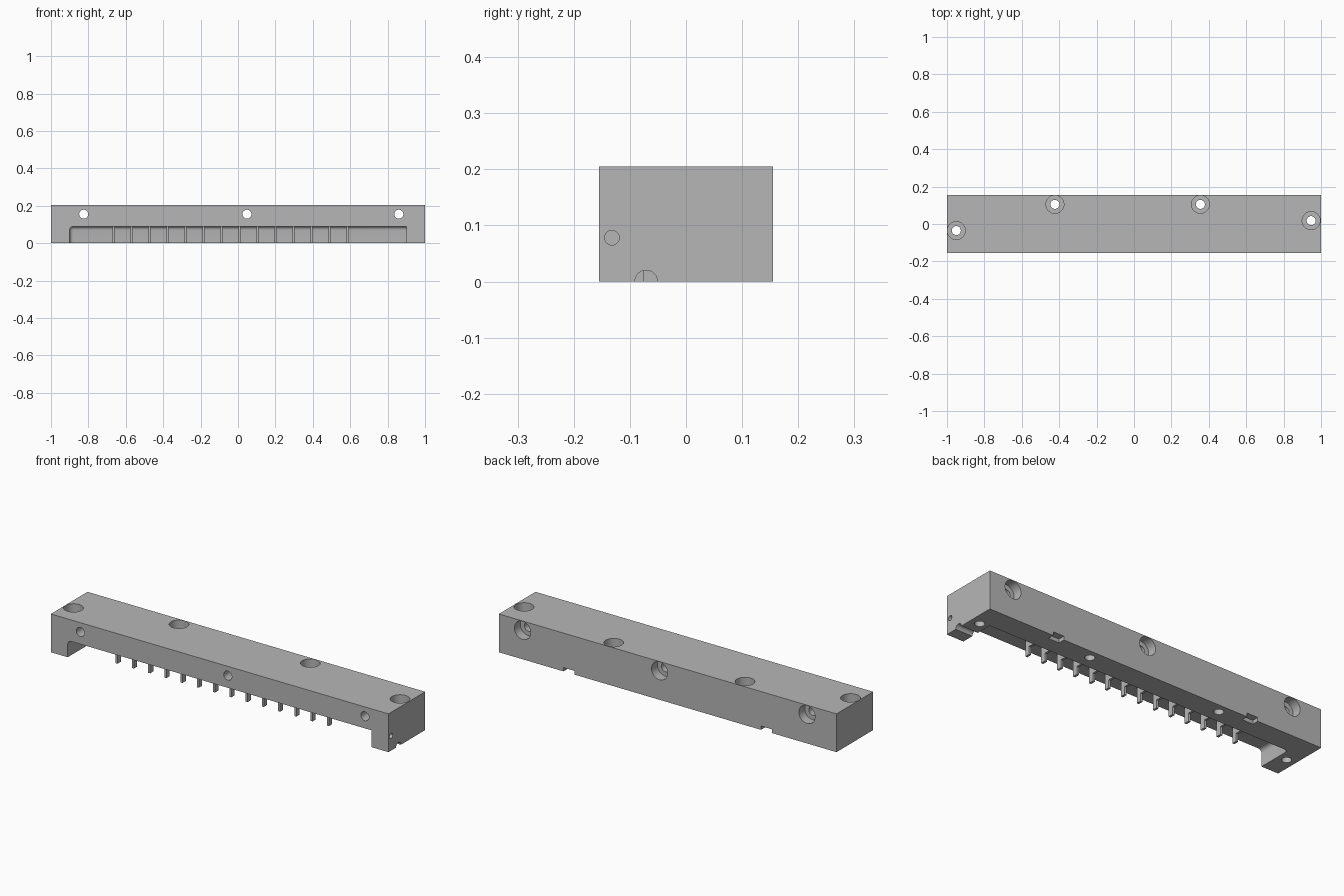
import bpy, bmesh, math
from mathutils import Matrix, Vector

old = bpy.data.objects.get("Cube")
if old:
    bpy.data.objects.remove(old, do_unlink=True)

grey = bpy.data.materials.new("plain grey")
grey.use_nodes = True
grey.diffuse_color = (0.47, 0.47, 0.47, 1)
grey.node_tree.nodes["Principled BSDF"].inputs["Base Color"].default_value = (0.47, 0.47, 0.47, 1)


def finish(bm, name):
    mesh = bpy.data.meshes.new(name)
    bmesh.ops.recalc_face_normals(bm, faces=bm.faces)
    bm.to_mesh(mesh)
    bm.free()
    mesh.materials.append(grey)
    ob = bpy.data.objects.new(name, mesh)
    bpy.context.collection.objects.link(ob)
    return ob


def add_box(bm, lo, hi):
    lo, hi = Vector(lo), Vector(hi)
    matrix = Matrix.Translation((lo + hi) / 2) @ Matrix.Diagonal((*(hi - lo), 1))
    return bmesh.ops.create_cube(bm, size=1, matrix=matrix)["verts"]


def box(name, lo, hi):
    bm = bmesh.new()
    add_box(bm, lo, hi)
    return finish(bm, name)


def rod(name, start, end, radius):
    """Cylinder between two points."""
    start, end = Vector(start), Vector(end)
    axis = end - start
    turn = axis.to_track_quat('Z', 'Y').to_matrix().to_4x4()
    bm = bmesh.new()
    bmesh.ops.create_cone(bm, cap_ends=True, segments=40, radius1=radius, radius2=radius,
                          depth=axis.length, matrix=Matrix.Translation((start + end) / 2) @ turn)
    return finish(bm, name)


def carve(target, cutter):
    cutter.hide_render = True
    mod = target.modifiers.new("cut", 'BOOLEAN')
    mod.operation, mod.solver, mod.object = 'DIFFERENCE', 'EXACT', cutter
    bpy.ops.object.select_all(action='DESELECT')
    bpy.context.view_layer.objects.active = target
    target.select_set(True)
    bpy.ops.object.modifier_apply(modifier=mod.name)
    bpy.data.objects.remove(cutter, do_unlink=True)


W, D, H = 1.0, 0.155, 0.205
POCKET_TOP, POCKET_BACK = 0.09, 0.035
HOLE, BORE, BORE_DEPTH = 0.024, 0.048, 0.05

body = box("body", (-W, -D, 0), (W, D, H))

# Front pocket, rounded along the ceiling, the left column and their corner
bm = bmesh.new()
add_box(bm, (-0.9, -D - 0.1, -0.1), (0.9, POCKET_BACK, POCKET_TOP))
rounded = []
for e in bm.edges:
    mid = (e.verts[0].co + e.verts[1].co) / 2
    at_back = mid.y > POCKET_BACK - 0.001
    at_top = mid.z > POCKET_TOP - 0.001
    at_side = mid.x < -0.89
    if at_back + at_top + at_side >= 2:
        rounded.append(e)
bmesh.ops.bevel(bm, geom=rounded, offset=0.02, segments=6, affect='EDGES', profile=0.5)
carve(body, finish(bm, "pocket_cutter"))

# Counterbored holes from the back face
for x in (-0.825, 0.048, 0.86):
    z = 0.155
    carve(body, rod("hole_cutter", (x, -D - 0.1, z), (x, D + 0.1, z), HOLE))
    carve(body, rod("bore_cutter", (x, D - BORE_DEPTH, z), (x, D + 0.1, z), BORE))

# Counterbored holes from the top face
for x, y in ((-0.95, -0.035), (-0.423, 0.105), (0.355, 0.105), (0.947, 0.018)):
    carve(body, rod("hole_cutter", (x, y, -0.1), (x, y, H + 0.1), HOLE))
    carve(body, rod("bore_cutter", (x, y, H - BORE_DEPTH), (x, y, H + 0.1), BORE))

# Blind hole and half-round groove in the +x end
carve(body, rod("end_hole_cutter", (W - 0.07, -0.132, 0.078), (W + 0.1, -0.132, 0.078), 0.013))
carve(body, rod("groove_cutter", (0.86, -0.071, 0), (W + 0.1, -0.071, 0), 0.02))

# Small notches under the back edge
for x in (-0.585, 0.585):
    carve(body, box("notch_cutter", (x - 0.032, D - 0.035, -0.1), (x + 0.032, D + 0.1, 0.02)))

# Row of thin L-shaped fins hanging in the pocket
profile = [(-0.077, 0), (-0.05, 0), (-0.05, 0.042), (POCKET_BACK + 0.005, 0.042),
           (POCKET_BACK + 0.005, POCKET_TOP + 0.005), (-0.077, POCKET_TOP + 0.005)]
bm = bmesh.new()
for i in range(14):
    x = -0.665 + i * 0.0962
    face = bm.faces.new([bm.verts.new((x - 0.006, y, z)) for y, z in profile])
    side = bmesh.ops.extrude_face_region(bm, geom=[face])["geom"]
    bmesh.ops.translate(bm, vec=(0.012, 0, 0),
                        verts=[g for g in side if isinstance(g, bmesh.types.BMVert)])
finish(bm, "fins")

# Smooth the round walls, keep the edges sharp
bpy.ops.object.select_all(action='DESELECT')
body.select_set(True)
bpy.context.view_layer.objects.active = body
bpy.ops.object.shade_smooth_by_angle(angle=math.radians(30))
